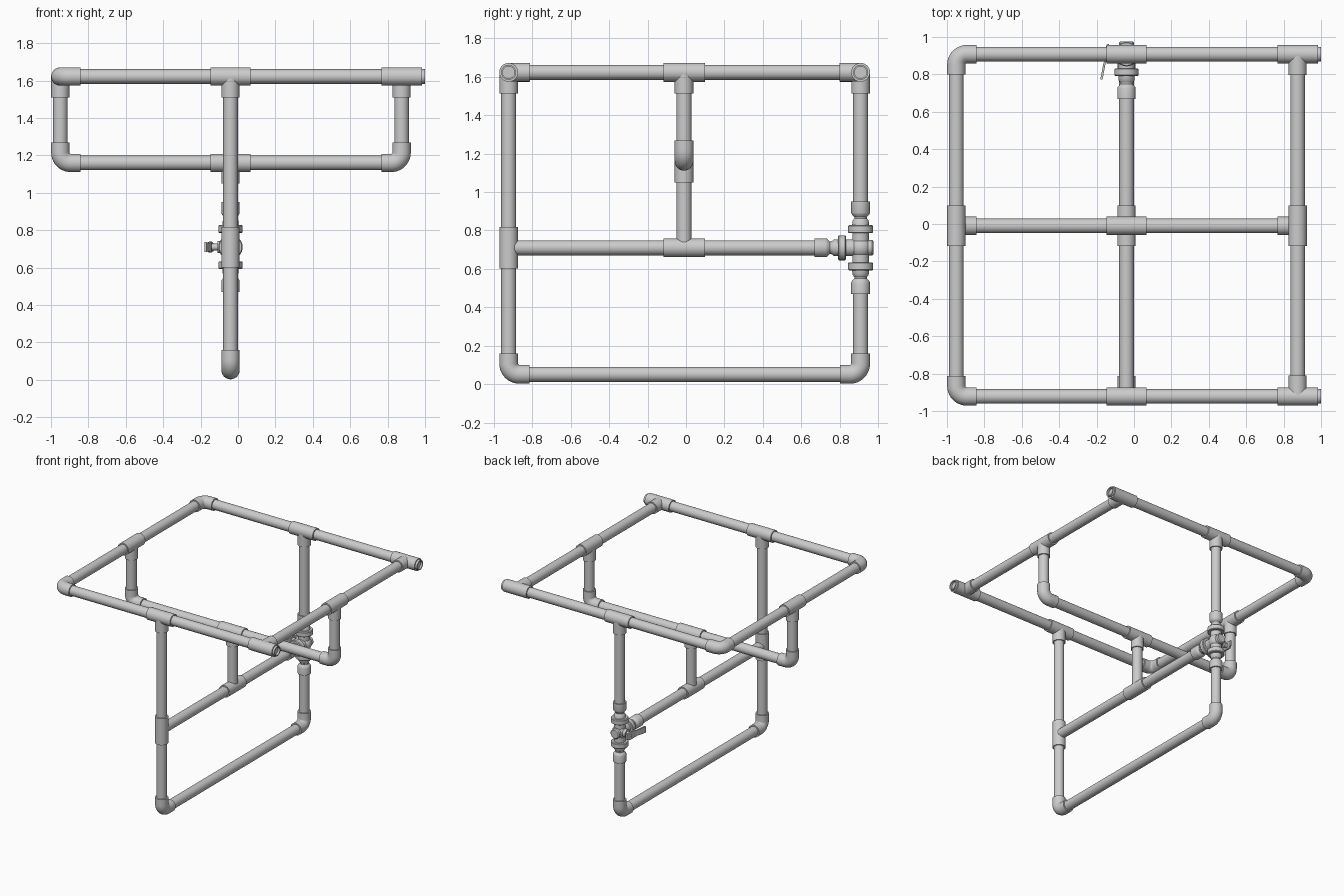
import bpy, bmesh, math
from mathutils import Vector

if "Cube" in bpy.data.objects:
    bpy.data.objects.remove(bpy.data.objects["Cube"])

SEG = 32
PIPE, FIT, REACH = 0.039, 0.049, 0.108      # pipe radius, fitting radius, fitting half length
XL, XM, XR = -0.95, -0.04, 0.875            # frame lines
YF, YM, YB = -0.922, -0.01, 0.908
ZT, ZH, ZV, ZB = 1.622, 1.16, 0.71, 0.052
X, Y, Z = Vector((1, 0, 0)), Vector((0, 1, 0)), Vector((0, 0, 1))


def finish(name, bm):
    bmesh.ops.recalc_face_normals(bm, faces=bm.faces)
    me = bpy.data.meshes.new(name)
    bm.to_mesh(me)
    bm.free()
    ob = bpy.data.objects.new(name, me)
    bpy.context.collection.objects.link(ob)
    bpy.ops.object.select_all(action='DESELECT')
    ob.select_set(True)
    bpy.context.view_layer.objects.active = ob
    bpy.ops.object.shade_smooth_by_angle(angle=math.radians(35))
    return ob


def skin(bm, rings):
    """Join successive rings of vertices and cap both ends."""
    for p, q in zip(rings, rings[1:]):
        for i in range(len(p)):
            j = (i + 1) % len(p)
            bm.faces.new((p[i], p[j], q[j], q[i]))
    bm.faces.new(rings[0])
    bm.faces.new(rings[-1])


def ring(bm, c, u, v, r, seg=SEG):
    return [bm.verts.new(c + r * (u * math.cos(t) + v * math.sin(t)))
            for t in (2 * math.pi * i / seg for i in range(seg))]


def lathe(bm, origin, axis, profile, seg=SEG):
    """Revolve (distance, radius) points about an axis."""
    u = axis.orthogonal().normalized()
    v = axis.cross(u)
    skin(bm, [ring(bm, origin + axis * d, u, v, r, seg) for d, r in profile])


def pipe(name, a, b):
    a, b = Vector(a), Vector(b)
    bm = bmesh.new()
    lathe(bm, a, (b - a).normalized(), [(0, PIPE), ((b - a).length, PIPE)])
    return finish(name, bm)


def tee(name, c, run, branch=None):
    c = Vector(c)
    bm = bmesh.new()
    lathe(bm, c, run, [(-REACH, FIT), (REACH, FIT)])
    if branch:
        lathe(bm, c, branch, [(0, FIT - 0.0005), (REACH + 0.003, FIT - 0.0005)])
    return finish(name, bm)


def elbow(name, c, a, b, bend=0.056):
    c, n = Vector(c), a.cross(b)
    bm = bmesh.new()
    mid = c + bend * (a + b)
    rings = [ring(bm, c + a * REACH, b, n, FIT)]
    for i in range(11):
        t = math.pi / 2 * i / 10
        out = -b * math.cos(t) - a * math.sin(t)
        rings.append(ring(bm, mid + bend * out, -out, n, FIT))
    rings.append(ring(bm, c + b * REACH, a, n, FIT))
    skin(bm, rings)
    return finish(name, bm)


# Upper frame
pipe("upper_left_pipe", (XL, YF + .08, ZT), (XL, YB - .08, ZT))
pipe("upper_right_pipe", (XR, YF, ZT), (XR, YB, ZT))
for side, y, s in (("front", YF, 1), ("back", YB, -1)):
    pipe(f"upper_{side}_pipe", (XL + .08, y, ZT), (XR, y, ZT))
    elbow(f"upper_{side}_elbow", (XL, y, ZT), X, Y * s)
    tee(f"upper_{side}_tee", (XM, y, ZT), X, -Z)
    tee(f"{side}_corner_tee", (XR, y, ZT), X, Y * s)
    # Open pipe stub at the corner
    bm = bmesh.new()
    lathe(bm, Vector((XR, y, ZT)), X,
          [(0.03, PIPE), (0.125, PIPE), (0.125, 0.031), (0.04, 0.031)])
    finish(f"{side}_open_stub", bm)

# Hanging cross bar
pipe("cross_pipe", (XL + .08, YM, ZH), (XR - .08, YM, ZH))
for side, x, s in (("left", XL, 1), ("right", XR, -1)):
    tee(f"{side}_side_tee", (x, YM, ZT), Y, -Z)
    pipe(f"{side}_drop_pipe", (x, YM, ZT), (x, YM, ZH + .08))
    elbow(f"{side}_drop_elbow", (x, YM, ZH), Z, X * s)
tee("cross_tee", (XM, YM, ZH), X, -Z)
pipe("centre_drop_pipe", (XM, YM, ZH), (XM, YM, ZV))

# Lower loop
pipe("front_riser", (XM, YF, ZT), (XM, YF, ZB + .08))
pipe("back_riser_upper", (XM, YB, ZT), (XM, YB, ZV + .2))
pipe("back_riser_lower", (XM, YB, ZV - .2), (XM, YB, ZB + .08))
pipe("bottom_pipe", (XM, YF + .08, ZB), (XM, YB - .08, ZB))
elbow("bottom_front_elbow", (XM, YF, ZB), Z, Y)
elbow("bottom_back_elbow", (XM, YB, ZB), Z, -Y)
tee("front_riser_tee", (XM, YF, ZV), Z)
tee("middle_tee", (XM, YM, ZV), Y)
pipe("middle_pipe", (XM, YF, ZV), (XM, YB - .2, ZV))

# Three-way valve: body, union nuts and tapered adapters
vc = Vector((XM, YB, ZV))
bm = bmesh.new()
bmesh.ops.create_uvsphere(bm, u_segments=32, v_segments=16, radius=0.056)
bmesh.ops.translate(bm, verts=bm.verts, vec=vc)
lathe(bm, vc, Y, [(0, 0.04), (0.06, 0.04), (0.067, 0.033)])
lathe(bm, vc, -X, [(0, 0.032), (0.07, 0.032), (0.07, 0.018), (0.115, 0.018)])
finish("valve_body", bm)
for side, axis in (("top", Z), ("bottom", -Z), ("inlet", -Y)):
    bm = bmesh.new()
    lathe(bm, vc, axis, [(0, 0.043), (0.076, 0.043), (0.076, 0.06), (0.08, 0.065), (0.112, 0.065),
                         (0.118, 0.06), (0.118, 0.044), (0.14, 0.042), (0.152, 0.033),
                         (0.16, 0.033), (0.174, 0.046), (0.182, FIT), (0.24, FIT)])
    finish(f"valve_{side}_union", bm)

# Lever: hub and slanted flat handle swept along its side outline
bm = bmesh.new()
path = [(-0.098, 0.055, 0.022), (-0.108, 0.03, 0.03), (-0.108, -0.03, 0.03),
        (-0.118, -0.05, 0.022), (-0.134, -0.135, 0.026)]
rings = []
for dx, dy, w in path:
    rings.append([bm.verts.new(vc + Vector((dx + tx, dy, tz)))
                  for tx, tz in ((-.006, -w), (.006, -w), (.006, w), (-.006, w))])
skin(bm, rings)
finish("valve_lever", bm)
